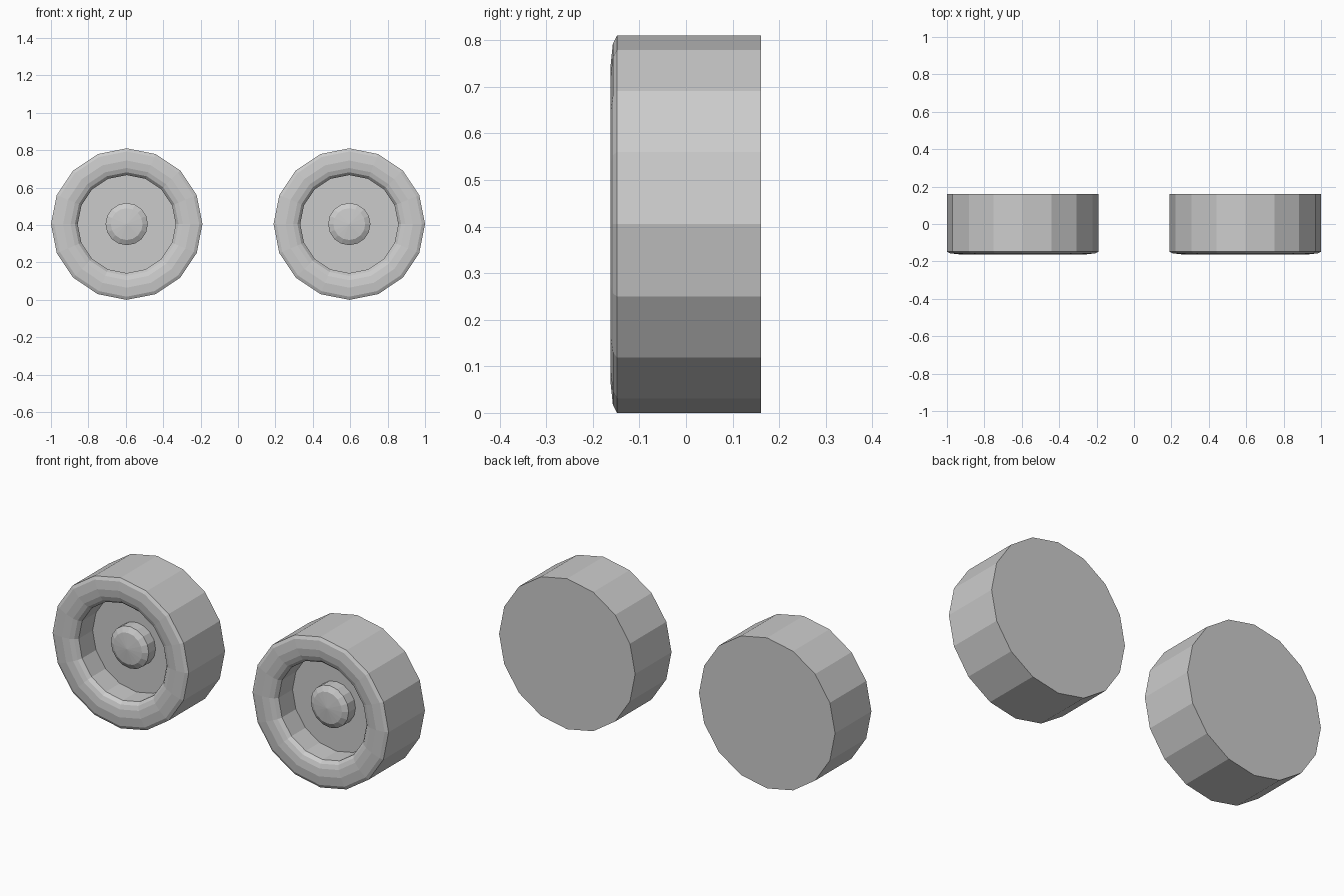
import bpy, bmesh
from math import sin, cos, pi

if "Cube" in bpy.data.objects:
    bpy.data.objects.remove(bpy.data.objects["Cube"])

SIDES = 16
RADIUS = 0.405
WHEEL_X = 0.595


def lathe(name, profile, x):
    """Revolve (radius, y) points around the wheel axle; radius 0 makes a pole."""
    bm = bmesh.new()
    rings = []
    for r, y in profile:
        if r == 0:
            rings.append([bm.verts.new((0, y, 0))] * SIDES)
        else:
            rings.append([bm.verts.new((r * sin(2 * pi * i / SIDES), y,
                                        r * cos(2 * pi * i / SIDES)))
                          for i in range(SIDES)])
    for a, b in zip(rings, rings[1:]):
        for i in range(SIDES):
            j = (i + 1) % SIDES
            corners = list(dict.fromkeys((a[i], a[j], b[j], b[i])))
            bm.faces.new(corners)
    bmesh.ops.recalc_face_normals(bm, faces=bm.faces)
    mesh = bpy.data.meshes.new(name)
    bm.to_mesh(mesh)
    bm.free()
    obj = bpy.data.objects.new(name, mesh)
    obj.location = (x, 0, RADIUS)
    bpy.context.collection.objects.link(obj)
    return obj


# Wheel: flat back, straight tread, rounded front rim and recessed dish
wheel_profile = [(0, 0.161), (RADIUS, 0.161), (RADIUS, -0.148),
                 (0.388, -0.157), (0.34, -0.162), (0.30, -0.157),
                 (0.277, -0.148), (0.262, -0.13), (0.262, -0.012), (0, -0.012)]

# Hub: short round cap standing on the dish floor
hub_profile = [(0, -0.012), (0.113, -0.012), (0.113, -0.07),
               (0.085, -0.087), (0, -0.095)]

for side, x in (("left", -WHEEL_X), ("right", WHEEL_X)):
    lathe(side + "_wheel", wheel_profile, x)
    lathe(side + "_hub", hub_profile, x)
